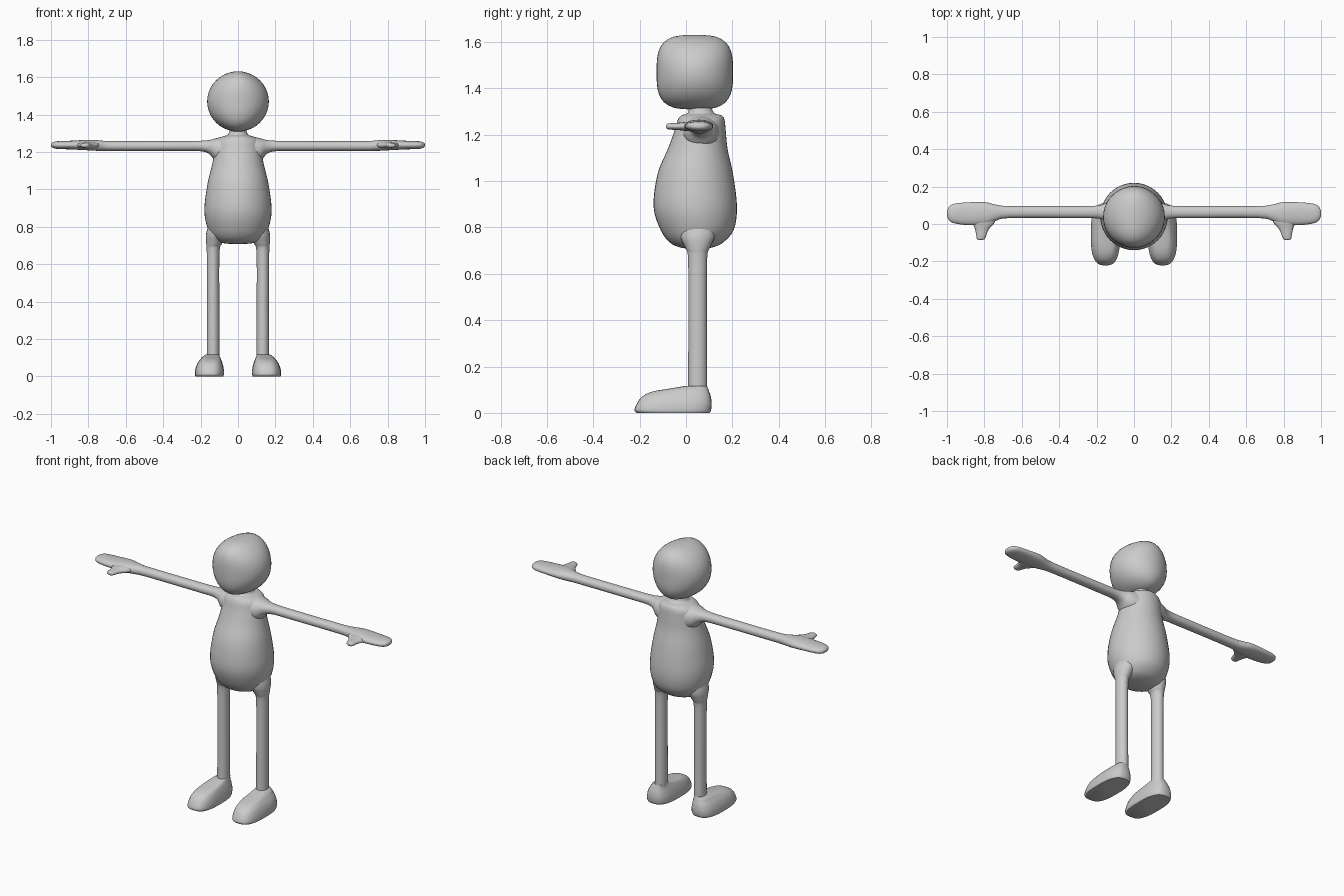
import bpy, bmesh, math

clay = bpy.data.materials.new("plain_grey")
clay.diffuse_color = (0.6, 0.6, 0.6, 1)

AXES = {"x": lambda t, a, b: (t, a, b),
        "y": lambda t, a, b: (a, t, b),
        "z": lambda t, a, b: (a, b, t)}


def spline(rows, steps):
    """Catmull-Rom interpolation through the cross-section rows."""
    out = []
    for i in range(len(rows) - 1):
        p0, p1 = rows[max(i - 1, 0)], rows[i]
        p2, p3 = rows[i + 1], rows[min(i + 2, len(rows) - 1)]
        for s in range(steps):
            u = s / steps
            out.append([0.5 * (2 * b + (c - a) * u + (2 * a - 5 * b + 4 * c - d) * u * u
                               + (3 * b - a - 3 * c + d) * u ** 3)
                        for a, b, c, d in zip(p0, p1, p2, p3)])
    return out + [list(rows[-1])]


def loft(name, axis, rows, sides=32, steps=4, power=2.0, mirror=False, angle=60):
    """Skin (position, centre a, centre b, radius a, radius b) sections along an axis."""
    bm = bmesh.new()
    rings = []
    for t, ca, cb, ra, rb in spline(rows, steps):
        ring = []
        for k in range(sides):
            w = 2 * math.pi * k / sides
            c, s = math.cos(w), math.sin(w)
            a = ca + max(ra, 0.002) * math.copysign(abs(c) ** (2 / power), c)
            b = cb + max(rb, 0.002) * math.copysign(abs(s) ** (2 / power), s)
            ring.append(bm.verts.new(AXES[axis](t, a, b)))
        rings.append(ring)
    for lo, hi in zip(rings, rings[1:]):
        for k in range(sides):
            n = (k + 1) % sides
            bm.faces.new((lo[k], lo[n], hi[n], hi[k]))
    bm.faces.new(rings[0])
    bm.faces.new(rings[-1])
    bmesh.ops.recalc_face_normals(bm, faces=bm.faces)
    mesh = bpy.data.meshes.new(name)
    bm.to_mesh(mesh)
    bm.free()
    mesh.materials.append(clay)
    ob = bpy.data.objects.new(name, mesh)
    bpy.context.collection.objects.link(ob)
    if mirror:
        mod = ob.modifiers.new("mirror", "MIRROR")
        mod.use_mirror_merge = False
    bpy.ops.object.select_all(action="DESELECT")
    bpy.context.view_layer.objects.active = ob
    ob.select_set(True)
    bpy.ops.object.shade_smooth_by_angle(angle=math.radians(angle))
    return ob


# Head: round from the front and above, squarish from the side
head = []
for i in range(21):
    w = -math.pi / 2 + math.pi * i / 20
    h = math.sin(w)
    head.append((1.47 + 0.161 * h, 0, 0.038, 0.165 * math.cos(w),
                 0.165 * max(0, 1 - abs(h) ** 3.2) ** (1 / 3.2)))
loft("head", "z", head, sides=40, steps=1, angle=80)

# Pear-shaped torso running up into the neck
loft("torso", "z", [
    (0.708, 0, 0.045, 0.03, 0.03),
    (0.714, 0, 0.045, 0.085, 0.07),
    (0.735, 0, 0.045, 0.128, 0.115),
    (0.79, 0, 0.048, 0.162, 0.158),
    (0.89, 0, 0.04, 0.18, 0.18),
    (1.03, 0, 0.04, 0.163, 0.163),
    (1.135, 0, 0.05, 0.138, 0.13),
    (1.21, 0, 0.06, 0.125, 0.112),
    (1.26, 0, 0.065, 0.115, 0.102),
    (1.283, 0, 0.067, 0.08, 0.088),
    (1.295, 0, 0.064, 0.052, 0.056),
    (1.34, 0, 0.06, 0.04, 0.045)], sides=40, angle=80)

# Arms with flared shoulders and mitten hands
loft("arm_and_hand", "x", [
    (0.05, 0.064, 1.205, 0.09, 0.085),
    (0.12, 0.064, 1.213, 0.068, 0.06),
    (0.155, 0.064, 1.227, 0.046, 0.037),
    (0.20, 0.064, 1.232, 0.034, 0.028),
    (0.30, 0.064, 1.232, 0.032, 0.026),
    (0.66, 0.064, 1.232, 0.032, 0.026),
    (0.74, 0.060, 1.234, 0.044, 0.028),
    (0.80, 0.056, 1.237, 0.061, 0.028),
    (0.90, 0.055, 1.237, 0.060, 0.023),
    (0.96, 0.056, 1.237, 0.052, 0.021),
    (0.985, 0.056, 1.237, 0.040, 0.017),
    (0.997, 0.056, 1.237, 0.022, 0.01),
    (1.0, 0.056, 1.237, 0.004, 0.003)], sides=24, power=2.2, mirror=True, angle=80)

# Thumbs
loft("thumb", "y", [
    (0.05, 0.80, 1.236, 0.07, 0.022),
    (0.005, 0.805, 1.236, 0.058, 0.020),
    (-0.03, 0.813, 1.236, 0.036, 0.016),
    (-0.065, 0.817, 1.236, 0.026, 0.014),
    (-0.081, 0.819, 1.236, 0.020, 0.011),
    (-0.086, 0.819, 1.236, 0.005, 0.003)], sides=16, mirror=True, angle=80)

# Legs, widening into the hips
loft("leg", "z", [
    (0.07, 0.133, 0.05, 0.034, 0.041),
    (0.40, 0.133, 0.05, 0.033, 0.040),
    (0.66, 0.133, 0.05, 0.034, 0.041),
    (0.71, 0.128, 0.05, 0.042, 0.052),
    (0.76, 0.115, 0.05, 0.056, 0.075),
    (0.82, 0.10, 0.05, 0.055, 0.08)], sides=24, mirror=True, angle=80)

# Feet: flat soles, sloping toes; (height, toe y, heel y, centre x, half width)
foot = [(0.0, -0.212, 0.102, 0.153, 0.074),
        (0.012, -0.222, 0.108, 0.153, 0.078),
        (0.04, -0.212, 0.111, 0.152, 0.076),
        (0.07, -0.190, 0.107, 0.150, 0.067),
        (0.092, -0.145, 0.100, 0.146, 0.055),
        (0.105, -0.07, 0.095, 0.143, 0.046),
        (0.117, 0.0, 0.090, 0.137, 0.036)]
loft("foot", "z", [(z, cx, (f + b) / 2, hw, (b - f) / 2) for z, f, b, cx, hw in foot],
     sides=32, power=2.8, mirror=True, angle=50)
